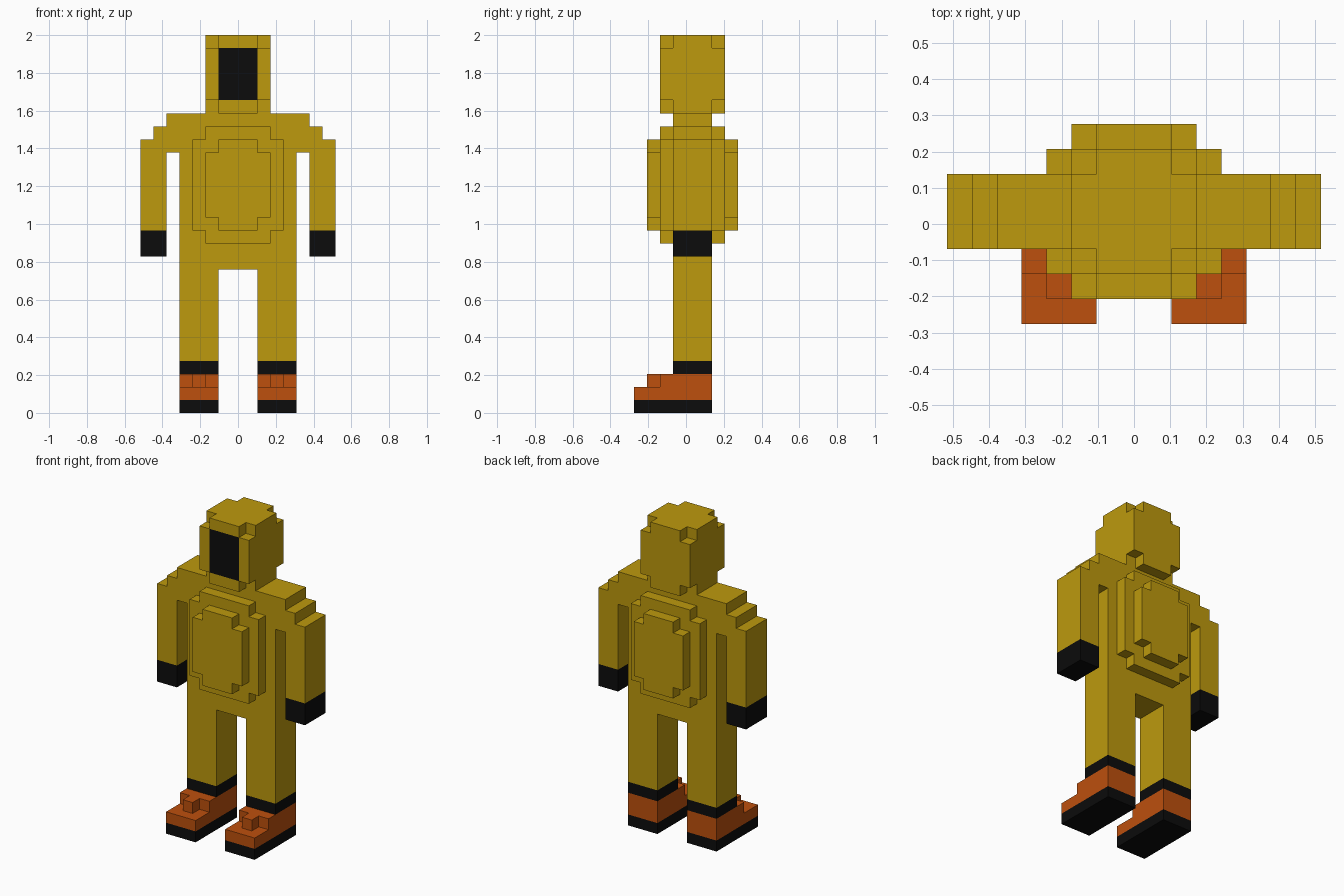
import bpy, bmesh
from mathutils import Vector

cube = bpy.data.objects.get("Cube")
if cube:
    bpy.data.objects.remove(cube, do_unlink=True)

U = 2 / 29  # one block


def material(name, rgb):
    m = bpy.data.materials.new(name)
    m.use_nodes = True
    col = (*rgb, 1)
    m.diffuse_color = col
    m.node_tree.nodes["Principled BSDF"].inputs["Base Color"].default_value = col
    return m


YELLOW = material("suit yellow", (0.51, 0.32, 0.004))
BLACK = material("rubber black", (0.0035, 0.0035, 0.0035))
ORANGE = material("boot orange", (0.51, 0.08, 0.004))


def add_prism(bm, outline, axis, lo, hi):
    """Extrude a closed 2D outline along an axis (0 = x, 1 = y, 2 = z)."""
    def point(p, d):
        c = list(p)
        c.insert(axis, d)
        return bm.verts.new(Vector(c) * U)
    face = bm.faces.new([point(p, lo) for p in outline])
    step = Vector((0, 0, 0))
    step[axis] = (hi - lo) * U
    top = bmesh.ops.extrude_face_region(bm, geom=[face], use_keep_orig=True)["geom"]
    bmesh.ops.translate(bm, vec=step, verts=[g for g in top if isinstance(g, bmesh.types.BMVert)])


def finish(name, bm, *mats):
    bmesh.ops.recalc_face_normals(bm, faces=bm.faces[:])
    me = bpy.data.meshes.new(name)
    bm.to_mesh(me)
    bm.free()
    for m in mats:
        me.materials.append(m)
    ob = bpy.data.objects.new(name, me)
    bpy.context.collection.objects.link(ob)
    return ob


def prism(name, outline, axis, lo, hi, mat):
    bm = bmesh.new()
    add_prism(bm, outline, axis, lo, hi)
    return finish(name, bm, mat)


def rect(x0, x1, y0, y1):
    return [(x0, y0), (x1, y0), (x1, y1), (x0, y1)]


def notched(x0, x1, y0, y1):
    """Rectangle with a one-block notch in each corner."""
    return [(x0 + 1, y0), (x1 - 1, y0), (x1 - 1, y0 + 1), (x1, y0 + 1),
            (x1, y1 - 1), (x1 - 1, y1 - 1), (x1 - 1, y1), (x0 + 1, y1),
            (x0 + 1, y1 - 1), (x0, y1 - 1), (x0, y0 + 1), (x0 + 1, y0 + 1)]


# Suit: legs, torso, stepped shoulders and sleeves from one mirrored profile
half = [(1.5, 11), (1.5, 4), (4.5, 4), (4.5, 20), (5.5, 20), (5.5, 14), (7.5, 14),
        (7.5, 21), (6.5, 21), (6.5, 22), (5.5, 22), (5.5, 23)]
prism("suit_body", half + [(-x, z) for x, z in reversed(half)], 1, -1, 2, YELLOW)

# Stepped padding on chest and back
for name, inner, mid, outer in (("chest", -1, -2, -3), ("back", 2, 3, 4)):
    prism(name + "_pad_base", notched(-3.5, 3.5, 13, 22), 1, inner, mid, YELLOW)
    prism(name + "_pad_top", notched(-2.5, 2.5, 14, 21), 1, mid, outer, YELLOW)

# Hood: notched layers above and below a full block
bm = bmesh.new()
add_prism(bm, notched(-2.5, 2.5, -2, 3), 2, 23, 24)
add_prism(bm, notched(-2.5, 2.5, -2, 3), 2, 28, 29)
finish("hood_crown_and_collar", bm, YELLOW)

# Hood middle, with the visor cut into its front face
bm = bmesh.new()
add_prism(bm, rect(-2.5, 2.5, -2, 3), 2, 24, 28)
for x in (-1.5, 1.5):
    bmesh.ops.bisect_plane(bm, geom=bm.verts[:] + bm.edges[:] + bm.faces[:],
                           plane_co=(x * U, 0, 0), plane_no=(1, 0, 0))
for f in bm.faces:
    c = f.calc_center_median() / U
    f.material_index = int(c.y < -1.9 and abs(c.x) < 1)
finish("hood_and_visor", bm, YELLOW, BLACK)

# Gloves, trouser cuffs and boots on both sides
boot = [(-4, 1), (2, 1), (2, 3), (-2, 3), (-2, 2), (-4, 2)]
for side, s in (("left", 1), ("right", -1)):
    def span(a, b):
        return sorted((s * a, s * b))
    prism(side + "_glove", rect(*span(5.5, 7.5), -1, 2), 2, 12, 14, BLACK)
    prism(side + "_cuff", rect(*span(1.5, 4.5), -1, 2), 2, 3, 4, BLACK)
    prism(side + "_boot", boot, 0, *span(1.5, 4.5), ORANGE)
    prism(side + "_boot_tongue", rect(*span(2.5, 3.5), -3, -2), 2, 2, 3, ORANGE)
    prism(side + "_sole", rect(*span(1.5, 4.5), -4, 2), 2, 0, 1, BLACK)
